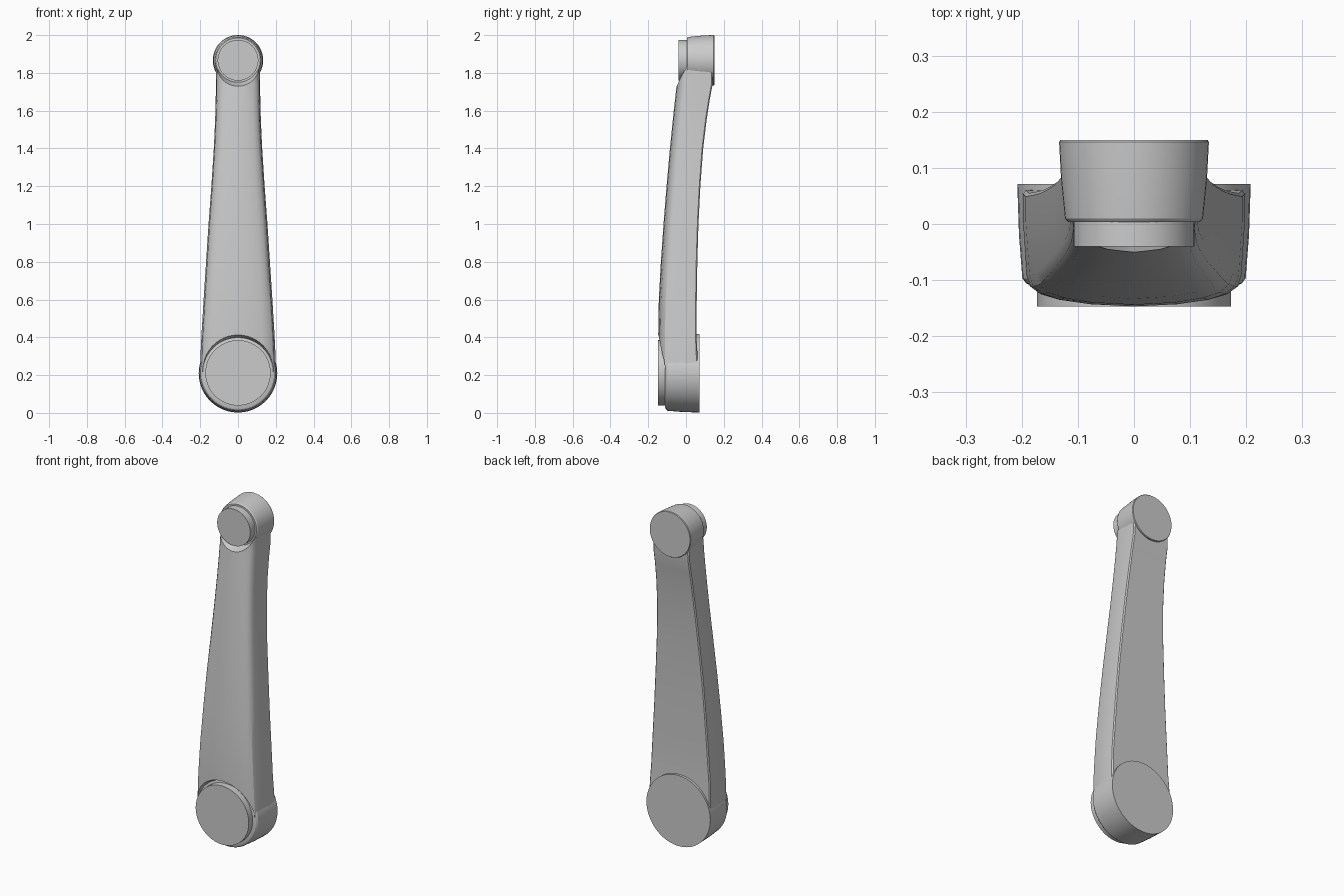
import bpy, bmesh, math

if "Cube" in bpy.data.objects:
    bpy.data.objects.remove(bpy.data.objects["Cube"])

metal = bpy.data.materials.new("grey metal")
metal.diffuse_color = (0.6, 0.6, 0.6, 1)
metal.use_nodes = True
metal.node_tree.nodes["Principled BSDF"].inputs["Base Color"].default_value = metal.diffuse_color


def finish(name, bm, smooth_angle):
    bmesh.ops.recalc_face_normals(bm, faces=bm.faces)
    me = bpy.data.meshes.new(name)
    bm.to_mesh(me)
    bm.free()
    me.materials.append(metal)
    ob = bpy.data.objects.new(name, me)
    bpy.context.collection.objects.link(ob)
    bpy.ops.object.select_all(action='DESELECT')
    bpy.context.view_layer.objects.active = ob
    ob.select_set(True)
    if smooth_angle:
        bpy.ops.object.shade_smooth_by_angle(angle=math.radians(smooth_angle))
    return ob


def loft(bm, rings):
    """Skin a list of closed rings and cap both ends."""
    rows = [[bm.verts.new(p) for p in r] for r in rings]
    n = len(rows[0])
    for a, b in zip(rows, rows[1:]):
        for i in range(n):
            j = (i + 1) % n
            bm.faces.new((a[i], a[j], b[j], b[i]))
    bm.faces.new(rows[0])
    bm.faces.new(rows[-1])


def turned(name, zc, profile, segments=48, smooth=30):
    """Round part about the y axis; profile holds (y, radius) pairs."""
    bm = bmesh.new()
    step = 2 * math.pi / segments
    loft(bm, [[(r * math.cos(i * step), y, zc + r * math.sin(i * step))
               for i in range(segments)] for y, r in profile])
    return finish(name, bm, smooth)


# Arm stations: height, half width, front y, back y
stations = [
    (0.21, 0.200, -0.147, 0.062), (0.32, 0.198, -0.147, 0.060),
    (0.42, 0.193, -0.147, 0.055), (0.60, 0.182, -0.144, 0.057),
    (0.80, 0.169, -0.133, 0.060), (1.00, 0.156, -0.119, 0.066),
    (1.20, 0.141, -0.103, 0.076), (1.40, 0.128, -0.085, 0.091),
    (1.55, 0.121, -0.070, 0.109), (1.66, 0.118, -0.058, 0.126),
    (1.74, 0.117, -0.049, 0.141), (1.86, 0.115, -0.040, 0.143)]
# Half section: fraction of width, offset behind the crown of the front face
crown = [(0.0, 0.0), (0.4, 0.004), (0.68, 0.012), (0.84, 0.022),
         (0.93, 0.036), (0.965, 0.055)]

rings = []
for z, w, front, back in stations:
    half = [(w * f, front + d) for f, d in crown]
    half += [(w, back - 0.05), (w, back - 0.006), (w - 0.006, back)]
    ring = half + [(-x, y) for x, y in reversed(half[1:])]
    rings.append([(x, y, z) for x, y in ring])
bm = bmesh.new()
loft(bm, rings)
arm = finish("crank_arm", bm, 0)

# Round recesses cut into the front of the arm around each cap
cutters = [
    turned("lower_recess_cutter", 0.212, [(-0.25, 0.235), (-0.15, 0.202), (-0.10, 0.184)]),
    turned("upper_recess_cutter", 1.867, [(-0.15, 0.170), (-0.05, 0.138), (0.02, 0.110)])]
bpy.context.view_layer.objects.active = arm
for c in cutters:
    c.hide_render = True
    m = arm.modifiers.new("recess", 'BOOLEAN')
    m.operation, m.solver, m.object = 'DIFFERENCE', 'EXACT', c
    bpy.ops.object.modifier_apply(modifier=m.name)
    bpy.data.objects.remove(c)
bpy.ops.object.select_all(action='DESELECT')
arm.select_set(True)
bpy.ops.object.shade_smooth_by_angle(angle=math.radians(30))

# Bosses at both ends
turned("lower_boss", 0.210, [(-0.110, 0.182), (-0.106, 0.192), (-0.097, 0.199),
                             (-0.02, 0.205), (0.071, 0.208)])
turned("upper_boss", 1.867, [(0.004, 0.118), (0.010, 0.123), (0.08, 0.130),
                             (0.146, 0.1335), (0.150, 0.131)])
# Front caps
turned("lower_cap", 0.212, [(-0.147, 0.173), (-0.09, 0.173)])
turned("upper_cap", 1.867, [(-0.040, 0.108), (0.03, 0.108)], 32)
